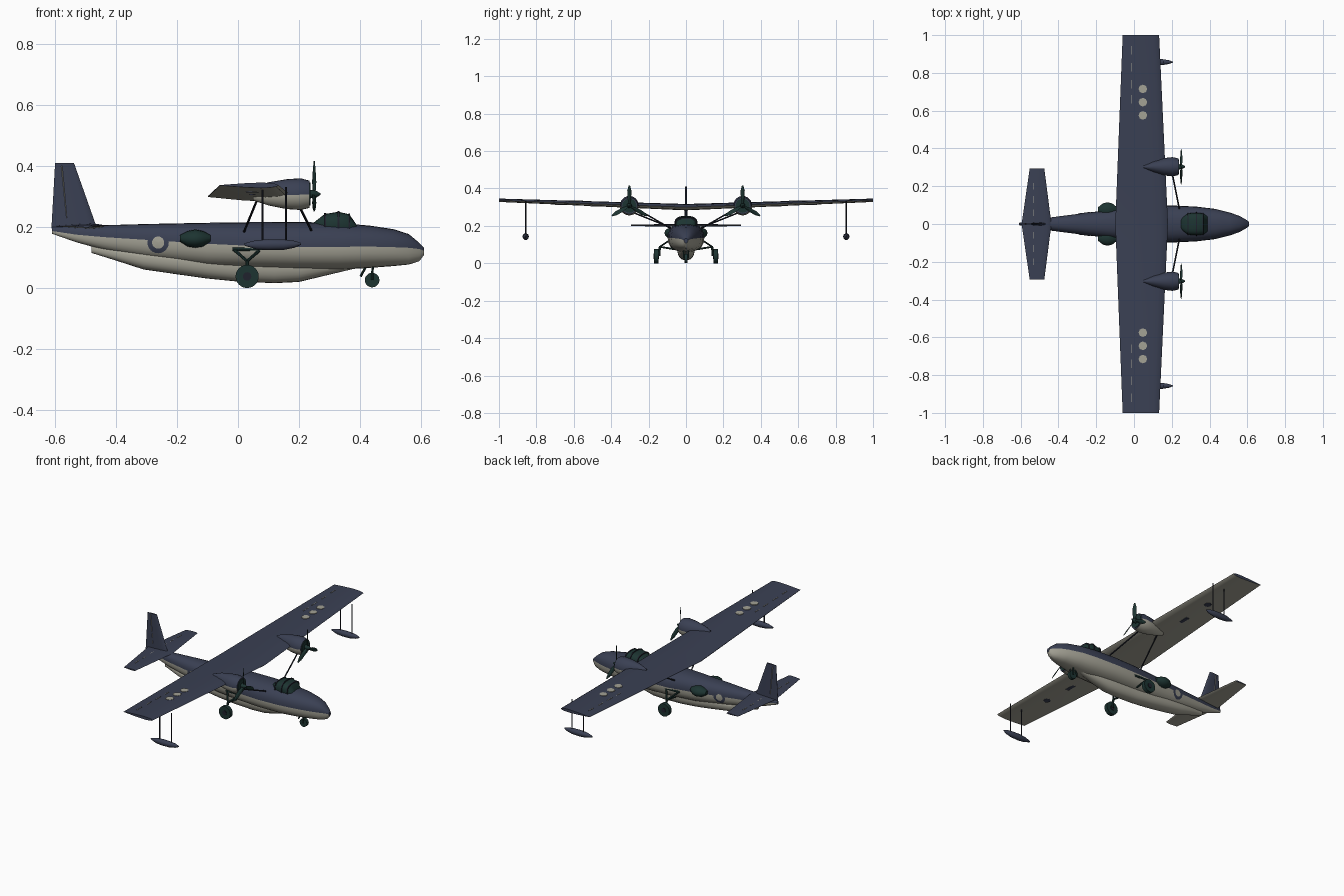
import bpy, bmesh, math
from mathutils import Vector
from mathutils.bvhtree import BVHTree

cube = bpy.data.objects.get("Cube")
if cube:
    bpy.data.objects.remove(cube)


def material(name, r, g, b):
    m = bpy.data.materials.new(name)
    m.use_nodes = True
    m.diffuse_color = (r, g, b, 1)
    m.node_tree.nodes["Principled BSDF"].inputs["Base Color"].default_value = (r, g, b, 1)
    return m


BLUE = material("slate blue", .042, .051, .087)
CREAM = material("pale cream", .37, .36, .30)
GREEN = material("dark green", .012, .034, .031)
BLACK = material("blue black", .014, .016, .026)


def finish(name, bm, mats, rule=None, smooth=True):
    """Turn a bmesh into an object; rule picks a material index per face."""
    bmesh.ops.recalc_face_normals(bm, faces=bm.faces)
    bm.normal_update()
    if rule:
        for f in bm.faces:
            f.material_index = rule(f)
    mesh = bpy.data.meshes.new(name)
    bm.to_mesh(mesh)
    bm.free()
    for m in mats:
        mesh.materials.append(m)
    obj = bpy.data.objects.new(name, mesh)
    bpy.context.collection.objects.link(obj)
    if smooth:
        bpy.ops.object.select_all(action='DESELECT')
        obj.select_set(True)
        bpy.context.view_layer.objects.active = obj
        bpy.ops.object.shade_smooth_by_angle(angle=math.radians(35))
    return obj


def loft(bm, rings, lower_from=None):
    """Skin closed rings; segments from lower_from on get material 1."""
    loops = [[bm.verts.new(p) for p in ring] for ring in rings]
    n = len(loops[0])
    for a, b in zip(loops, loops[1:]):
        for k in range(n):
            f = bm.faces.new((a[k], a[(k + 1) % n], b[(k + 1) % n], b[k]))
            f.material_index = int(lower_from is not None and k >= lower_from)
    bm.faces.new(loops[0])
    bm.faces.new(loops[-1])


def body(name, stations, mats, y=0, power=.85, n=24):
    """Rounded body along x; station = x, half width, bottom, widest height, top."""
    rings = []
    for x, w, bottom, mid, top in stations:
        ring = []
        for k in range(n):
            c, s = math.cos(math.tau * k / n), math.sin(math.tau * k / n)
            h = top - mid if s > 0 else mid - bottom
            ring.append((x, y + w * math.copysign(abs(c) ** power, c),
                         mid + h * math.copysign(abs(s) ** power, s)))
        rings.append(ring)
    bm = bmesh.new()
    loft(bm, rings, n // 2 if len(mats) > 1 else None)
    return finish(name, bm, mats)


FOIL = [(0, 0), (.04, .5), (.14, .85), (.3, 1), (.6, .72), (1, .08)]


def foil(name, sections, place, mats, rule=None):
    """Aerofoil surface; section = span, leading x, trailing x, half thickness."""
    outline = FOIL + [(u, -t) for u, t in FOIL[:0:-1]]
    bm = bmesh.new()
    loft(bm, [[place(lead + (trail - lead) * u, span, t * half) for u, t in outline]
              for span, lead, trail, half in sections])
    return finish(name, bm, mats, rule)


def rod(name, a, b, r, mat, sides=8):
    a, b = Vector(a), Vector(b)
    bm = bmesh.new()
    bmesh.ops.create_cone(bm, cap_ends=True, segments=sides, radius1=r, radius2=r, depth=(b - a).length)
    bm.transform((b - a).to_track_quat('Z', 'Y').to_matrix().to_4x4())
    bmesh.ops.translate(bm, verts=bm.verts, vec=(a + b) / 2)
    return finish(name, bm, [mat])


def plate(name, centre, size, mat):
    bm = bmesh.new()
    bmesh.ops.create_cube(bm, size=1)
    bmesh.ops.scale(bm, verts=bm.verts, vec=size)
    bmesh.ops.translate(bm, verts=bm.verts, vec=centre)
    return finish(name, bm, [mat], smooth=False)


# Fuselage, with the paint line along its widest height, and planing keel
fuselage = body("fuselage", [
    (-.61, .006, .178, .187, .2), (-.53, .02, .15, .175, .203), (-.44, .035, .125, .167, .206),
    (-.3, .053, .097, .158, .21), (-.1, .078, .07, .145, .214), (.05, .094, .064, .138, .216),
    (.2, .098, .06, .135, .217), (.33, .092, .06, .135, .213), (.43, .08, .066, .136, .205),
    (.51, .06, .072, .134, .193), (.56, .042, .077, .132, .177), (.595, .022, .088, .128, .148),
    (.61, .01, .108, .122, .132)], [BLUE, CREAM])
body("keel", [
    (-.48, .008, .115, .13, .14), (-.4, .025, .09, .115, .13), (-.31, .038, .061, .1, .12),
    (-.2, .044, .045, .09, .11), (-.1, .046, .031, .08, .1), (0, .046, .021, .075, .1),
    (.12, .046, .016, .075, .1), (.2, .045, .02, .075, .1), (.3, .036, .044, .08, .1),
    (.38, .02, .063, .085, .1), (.43, .006, .07, .085, .1)], [CREAM])

# Cockpit canopy with frames
CANOPY = [(.25, .03, .19, .2, .216), (.285, .056, .19, .2, .243), (.33, .06, .19, .2, .25),
          (.365, .056, .19, .2, .242), (.39, .042, .185, .19, .206)]
body("canopy", CANOPY, [GREEN], power=.65)
for x, w, bottom, mid, top in CANOPY[1:4]:
    body("canopy_frame", [(x - .003, w + .003, bottom, mid, top + .003),
                          (x + .003, w + .003, bottom, mid, top + .003)], [BLACK], power=.65)


# Wing
def wing_mid(y):
    return .30 + .037 * abs(y)


def wing_half(y):
    return .017 - .008 * abs(y)


def underside(f):
    return int(f.normal.z < -.1)


foil("wing", [(-1, .133, -.06, wing_half(1)), (0, .18, -.099, wing_half(0)), (1, .133, -.06, wing_half(1))],
     lambda x, s, t: (x, s, wing_mid(s) + t), [BLUE, CREAM], underside)

# Tail surfaces
foil("tailplane", [(-.295, -.475, -.552, .004), (0, -.437, -.595, .008), (.295, -.475, -.552, .004)],
     lambda x, s, t: (x, s, .203 + t), [BLUE, CREAM], underside)
foil("fin", [(.195, -.462, -.612, .008), (.41, -.538, -.6, .005)],
     lambda x, s, t: (x, t, s), [BLUE])
rod("rudder_line", (-.562, 0, .23), (-.578, 0, .4), .0045, CREAM, 4).scale.y = 1.3

# Roundel surfaces follow the fuselage side
tree = BVHTree.FromPolygons([v.co for v in fuselage.data.vertices],
                            [p.vertices for p in fuselage.data.polygons])


def side_ring(name, inner, outer, side, mat, n=24):
    bm = bmesh.new()
    loops = []
    for r in (inner, (inner + outer) / 2, outer):
        loop = []
        for k in range(n):
            a = math.tau * k / n
            hit = tree.ray_cast(Vector((-.262 + r * math.cos(a), side, .149 + r * math.sin(a))),
                                Vector((0, -side, 0)))[0]
            loop.append(bm.verts.new(hit + Vector((0, side * .0025, 0))))
        loops.append(loop)
    for a, b in zip(loops, loops[1:]):
        for k in range(n):
            j = (k + 1) % n
            quad = (a[k], b[k], b[j], a[j])
            bm.faces.new(quad if side < 0 else quad[::-1])
    mesh_faces = bmesh.ops.solidify(bm, geom=bm.faces[:], thickness=.001)
    return finish(name, bm, [mat])


def propeller(y, z):
    bm = bmesh.new()
    for blade in range(3):
        a = math.radians(90 + 120 * blade)
        out, across = Vector((0, math.cos(a), math.sin(a))), Vector((0, -math.sin(a), math.cos(a)))
        rings = []
        for r, w, twist in ((.008, .006, 50), (.04, .012, 35), (.08, .012, 22), (.108, .004, 15)):
            t = math.radians(twist)
            wide = across * math.cos(t) + Vector((math.sin(t), 0, 0))
            thin = Vector((math.cos(t), 0, 0)) - across * math.sin(t)
            rings.append([Vector((.25, y, z)) + out * r + wide * w * i + thin * .002 * j
                          for i, j in ((1, 0), (0, 1), (-1, 0), (0, -1))])
        loft(bm, rings)
    finish("propeller", bm, [GREEN], smooth=False)


for s in (1, -1):
    # Engines
    e = .303 * s
    body("nacelle", [(.05, .008, .287, .305, .33), (.1, .03, .271, .305, .347),
                     (.16, .046, .259, .305, .357), (.205, .051, .256, .306, .36),
                     (.235, .044, .263, .307, .352)], [BLUE, CREAM], e, 1)
    rod("engine_front", (.22, e, .308), (.238, e, .308), .038, GREEN, 20)
    body("propeller_hub", [(.235, .014, .294, .308, .322), (.255, .012, .296, .308, .32),
                           (.27, .003, .305, .308, .311)], [GREEN], e, 1, 12)
    propeller(e, .308)

    # Wing struts
    rod("front_wing_strut", (.24, .08 * s, .19), (.2, .28 * s, .27), .004, BLACK)
    rod("rear_wing_strut", (.02, .08 * s, .185), (.065, .27 * s, .295), .004, BLACK)

    # Wing floats
    f = .857 * s
    body("wing_float", [(.022, .003, .139, .143, .147), (.06, .013, .127, .143, .157),
                        (.1, .017, .124, .143, .16), (.15, .016, .125, .143, .159),
                        (.185, .01, .132, .144, .155), (.207, .002, .142, .145, .148)], [BLUE], f, 1, 12)
    for x in (.08, .157):
        rod("float_strut", (x, f, .15), (x, f, wing_mid(f)), .003, BLACK)

    # Side blisters and roundels
    body("side_blister", [(-.19, .014, .152, .162, .174), (-.165, .034, .136, .161, .187),
                          (-.14, .04, .132, .161, .192), (-.115, .034, .136, .161, .187),
                          (-.09, .014, .152, .162, .174)], [GREEN], .075 * s, 1, 16)
    side_ring("roundel_ring", .02, .035, s, BLUE)
    side_ring("roundel_centre", .001, .02, s, CREAM)

    # Wing markings and control surface lines
    for y in (.575, .645, .715):
        z = wing_mid(y) + .83 * wing_half(y)
        rod("wing_spot", (.047, y * s, z - .002), (.047, y * s, z + .003), .023, CREAM, 8)
    z = wing_mid(.68) - .83 * wing_half(.68)
    rod("underwing_spot", (.047, .68 * s, z - .003), (.047, .68 * s, z + .002), .02, BLUE, 8)
    z = wing_mid(.48) - .83 * wing_half(.48)
    plate("underwing_bar", (.047, .48 * s, z), (.02, .06, .005), BLUE)
    for y in (.66, .74, .83, .92):
        plate("aileron_line", (-.012, y * s, wing_mid(y) + .5 * wing_half(y)), (.003, .045, .004), CREAM)
    for y in (.06, .13, .2):
        plate("elevator_line", (-.53, y * s, .2055), (.003, .035, .006), CREAM)

    # Main landing gear
    knee = (.03, .14 * s, .088)
    rod("main_wheel", (.03, .147 * s, .038), (.03, .17 * s, .038), .038, GREEN, 24)
    rod("main_wheel_cap", (.03, .144 * s, .038), (.03, .173 * s, .038), .014, BLACK, 12)
    rod("main_leg", (.03, .143 * s, .038), knee, .006, GREEN)
    rod("main_inner_arm", (.03, .06 * s, .075), knee, .005, GREEN)
    for x in (-.012, .072):
        rod("main_brace", (x, .085 * s, .125), knee, .005, GREEN)
    rod("main_hinge", (-.018, .088 * s, .127), (.078, .088 * s, .127), .006, GREEN)

# Nose landing gear
rod("nose_wheel", (.44, -.009, .026), (.44, .009, .026), .024, GREEN, 20)
for y in (-.012, .012):
    rod("nose_fork", (.44, y, .026), (.442, y, .08), .004, GREEN)
rod("nose_brace", (.402, 0, .038), (.425, 0, .08), .004, GREEN)
